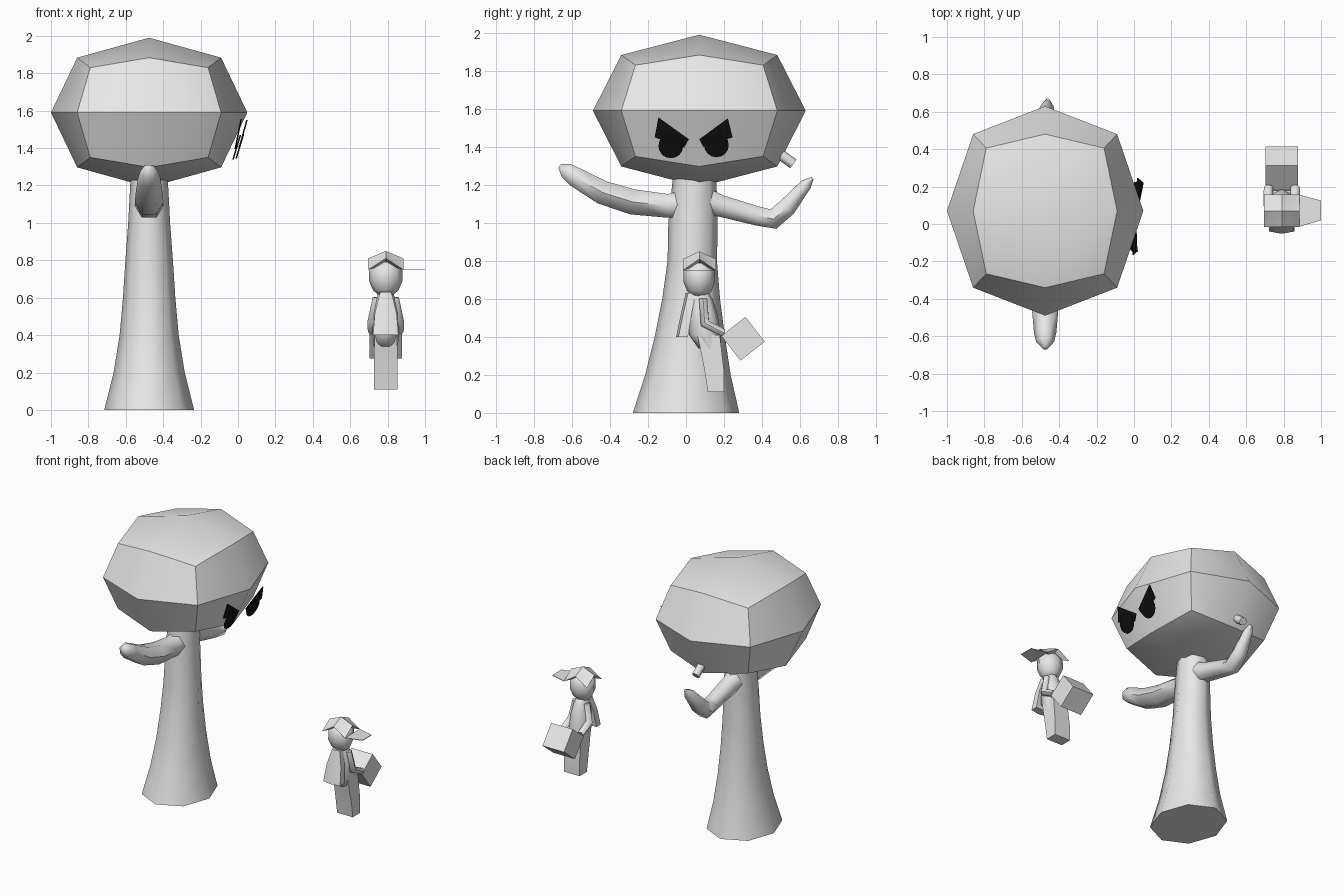
import bpy, bmesh, math
from mathutils import Vector, Matrix

if "Cube" in bpy.data.objects:
    bpy.data.objects.remove(bpy.data.objects["Cube"])


def material(name, value):
    m = bpy.data.materials.new(name)
    m.diffuse_color = (value, value, value, 1)
    m.use_nodes = True
    m.node_tree.nodes["Principled BSDF"].inputs["Base Color"].default_value = m.diffuse_color
    return m


GREY = material("pale grey", 0.8)
BLACK = material("black", 0.005)


def finish(name, bm, mat=GREY, smooth=40, closed=True):
    if closed:
        bmesh.ops.recalc_face_normals(bm, faces=bm.faces)
    me = bpy.data.meshes.new(name)
    bm.to_mesh(me)
    bm.free()
    me.materials.append(mat)
    ob = bpy.data.objects.new(name, me)
    bpy.context.collection.objects.link(ob)
    if smooth:
        bpy.ops.object.select_all(action='DESELECT')
        ob.select_set(True)
        bpy.context.view_layer.objects.active = ob
        bpy.ops.object.shade_smooth_by_angle(angle=math.radians(smooth))
    return ob


def loft(name, rings, **kw):
    """Skin equal-length closed rings of points and cap both ends."""
    bm = bmesh.new()
    vs = [[bm.verts.new(p) for p in r] for r in rings]
    n = len(vs[0])
    for a, b in zip(vs, vs[1:]):
        for i in range(n):
            bm.faces.new((a[i], a[(i + 1) % n], b[(i + 1) % n], b[i]))
    bm.faces.new(vs[0])
    bm.faces.new(vs[-1])
    return finish(name, bm, **kw)


def ellipse(cx, cy, z, rx, ry, n=8, turn=0.0):
    return [(cx + rx * math.cos(turn + math.tau * i / n),
             cy + ry * math.sin(turn + math.tau * i / n), z) for i in range(n)]


def limb(name, path, n=6):
    """Tube in the y-z direction: path of (x, y, z, radius)."""
    rings = []
    for i, (x, y, z, r) in enumerate(path):
        a, b = path[max(i - 1, 0)], path[min(i + 1, len(path) - 1)]
        t = (Vector(b[:3]) - Vector(a[:3])).normalized()
        u = Vector((1, 0, 0))
        u = (u - t * u.dot(t)).normalized()
        w = t.cross(u)
        rings.append([Vector((x, y, z)) + r * (u * math.cos(k * math.tau / n)
                      + w * math.sin(k * math.tau / n)) for k in range(n)])
    return loft(name, rings, smooth=60)


def round_cube(name, centre, radius, edge, corner):
    """Once-divided cube pushed out into a faceted ball."""
    bm = bmesh.new()
    bmesh.ops.create_cube(bm, size=2)
    bmesh.ops.subdivide_edges(bm, edges=bm.edges[:], cuts=1, use_grid_fill=True)
    for v in bm.verts:
        k = (1, edge, corner)[sum(abs(c) > 0.5 for c in v.co) - 1]
        v.co = [centre[i] + radius[i] * k * v.co[i] for i in range(3)]
    return finish(name, bm, smooth=42)


# Tree
TX = -0.475
round_cube("tree_crown", (TX, 0.07, 1.59), (0.525, 0.56, 0.4), 0.733, 0.6)
trunk = [(0, .24, .28, 0), (.2, .19, .225, .01), (.4, .158, .185, .02), (.6, .14, .152, .027),
         (.8, .127, .13, .033), (1.0, .112, .13, .037), (1.23, .1, .115, .045)]
loft("tree_trunk", [ellipse(TX, cy, z, rx, ry) for z, rx, ry, cy in trunk], smooth=60)
limb("tree_front_arm", [(TX, .02, 1.1, .085), (TX, -.1, 1.09, .072), (TX, -.28, 1.11, .077),
                        (TX, -.44, 1.16, .072), (TX, -.58, 1.24, .06),
                        (TX, -.63, 1.275, .048), (TX, -.665, 1.3, .014)])
limb("tree_back_arm", [(TX, .08, 1.12, .085), (TX, .18, 1.09, .066), (TX, .38, 1.035, .058),
                       (TX, .46, 1.02, .062), (TX, .53, 1.08, .056),
                       (TX + .01, .63, 1.2, .036), (TX + .015, .665, 1.235, .01)])
limb("branch_stub", [(TX, .43, 1.41, .028), (TX, .565, 1.31, .028)], n=8)


# Angry eyes and brows, thin plates leaning with the crown
def plate(name, pts, x0, z0, slope):
    loft(name, [[(x0 + (z - z0) * slope + d, y, z) for y, z in pts] for d in (0, .008)],
         mat=BLACK, smooth=0)


def disc(y, z, r):
    return [(y + r * math.cos(math.tau * i / 16), z + r * math.sin(math.tau * i / 16))
            for i in range(16)]


plate("front_eye", disc(-.08, 1.405, .065), -.03, 1.34, .3)
plate("front_brow", [(-.145, 1.555), (-.165, 1.45), (-.01, 1.395), (.015, 1.44)], -.03, 1.34, .2)
plate("back_eye", disc(.16, 1.41, .065), -.015, 1.34, .3)
plate("back_brow", [(.22, 1.55), (.245, 1.45), (.09, 1.4), (.07, 1.44)], -.012, 1.35, .28)

# Small figure: head
PX, PY = 0.79, 0.07
loft("head", [ellipse(PX, PY, z, r, r * .93) for z, r in
              ((.615, .04), (.64, .068), (.69, .09), (.755, .088), (.79, .06))], smooth=60)

# Hat: drooping corners, raised edge middles
bm = bmesh.new()
apex = bm.verts.new((PX, PY, .85))
under = bm.verts.new((PX, PY, .775))
rim = [bm.verts.new((PX + .094 * sx, PY + .087 * sy, .81 if sx * sy == 0 else .75))
       for sx, sy in ((1, 0), (1, 1), (0, 1), (-1, 1), (-1, 0), (-1, -1), (0, -1), (1, -1))]
for i in range(8):
    bm.faces.new((rim[i], rim[(i + 1) % 8], apex))
    bm.faces.new((rim[(i + 1) % 8], rim[i], under))
finish("hat", bm, smooth=30)
visor = [(.882, -.015), (1.0, .02), (1.0, .125), (.882, .157)]
bm = bmesh.new()
top = [bm.verts.new((x, y, .752)) for x, y in visor]
low = [bm.verts.new((x, y, .748)) for x, y in visor]
ridge = bm.verts.new((.884, PY, .81))
bm.faces.new((top[0], top[1], top[2], top[3]))
bm.faces.new(low)
for i in range(4):
    bm.faces.new((top[i], low[i], low[(i + 1) % 4], top[(i + 1) % 4]))
ridge_faces = ((top[0], top[1], ridge), (top[2], top[3], ridge), (top[1], top[2], ridge))
bm.verts.remove(ridge)
finish("hat_visor", bm, smooth=0)

# Torso, cape and legs
loft("torso", [ellipse(PX, cy, z, rx, ry) for z, rx, ry, cy in
               ((.34, .064, .06, .125), (.41, .072, .085, .1), (.52, .068, .075, .09),
                (.6, .05, .06, .08), (.645, .03, .04, .07))], smooth=60)
loft("cape", [[(PX - w, y0, z), (PX, y0 - .012, z), (PX + w, y0, z), (PX + w, y1, z), (PX - w, y1, z)]
              for z, w, y0, y1 in ((.4, .068, -.04, .01), (.52, .058, -.015, .03),
                                   (.63, .03, .01, .05))], smooth=40)
loft("legs", [[(PX - w, y0, z), (PX + w, y0, z), (PX + w, y1, z), (PX - w, y1, z)]
              for z, w, y0, y1 in ((.11, .064, .115, .2), (.22, .064, .098, .2),
                                   (.41, .06, .06, .178))], smooth=40)

# Arms reaching back to the carried box
for side, label in ((-1, "left"), (1, "right")):
    limb(label + "_arm", [(PX + side * .045, .09, .6, .025), (PX + side * .07, .1, .47, .028),
                          (PX + side * .072, .2, .42, .024)])
bm = bmesh.new()
bmesh.ops.create_cube(bm, size=1)
bmesh.ops.transform(bm, verts=bm.verts, matrix=Matrix.Translation((PX, .3, .39))
                    @ Matrix.Rotation(math.radians(38), 4, 'X')
                    @ Matrix.Diagonal((.175, .162, .165, 1)))
finish("carried_box", bm, smooth=0)
